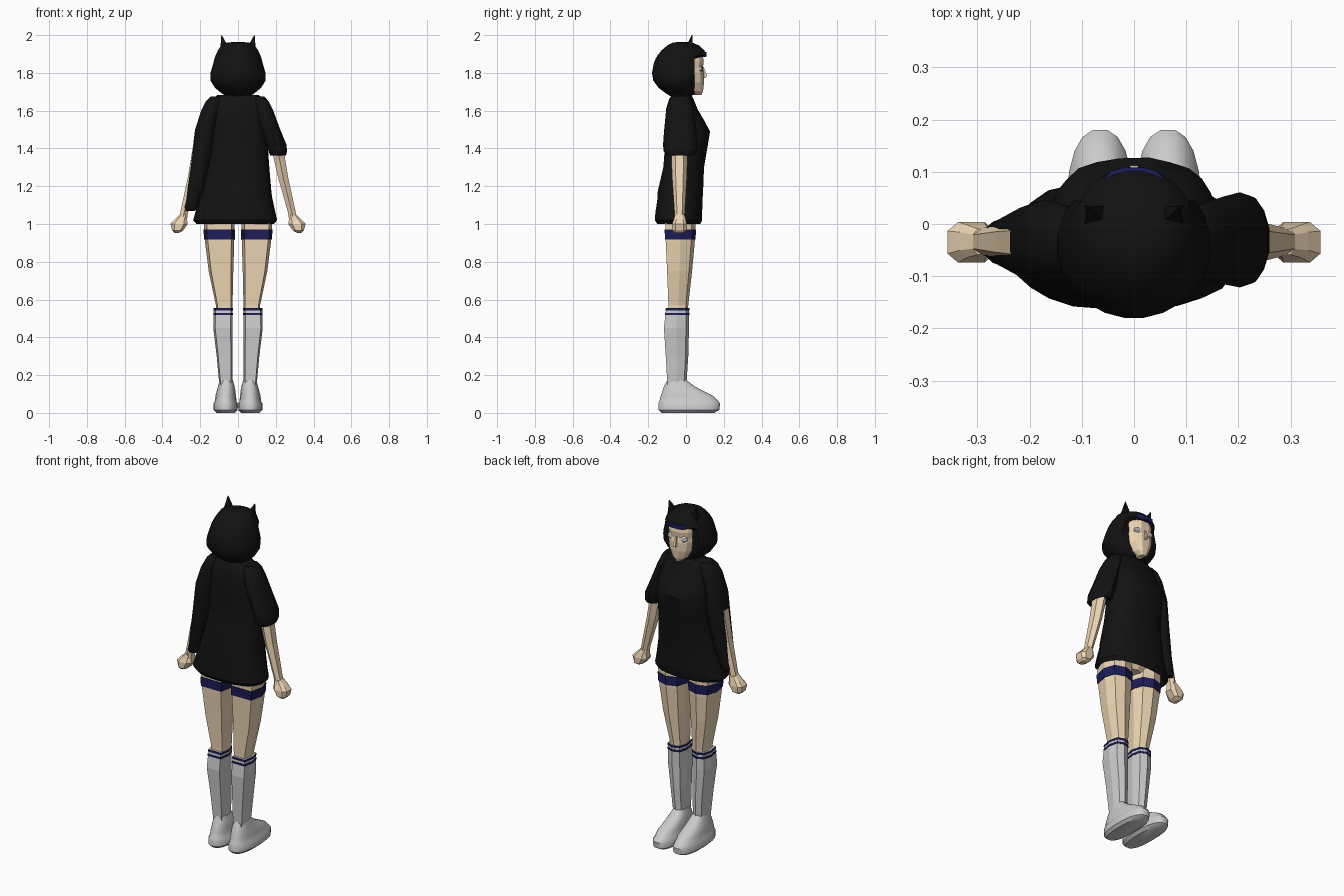
import bpy, bmesh, math


def material(name, rgb):
    m = bpy.data.materials.new(name)
    m.diffuse_color = (*rgb, 1)
    return m


SKIN = material("skin", (0.85, 0.67, 0.45))
BLACK = material("black", (0.006, 0.006, 0.006))
NAVY = material("navy", (0.012, 0.012, 0.1))


def oval(n, power=2.0, ripple=0.0):
    """Unit cross-section: superellipse with optional cloth folds."""
    pts = []
    for i in range(n):
        a = 2 * math.pi * (i + 0.5) / n
        c, s = math.cos(a), math.sin(a)
        r = 1 + ripple * math.cos(i * 2.4)
        pts.append((r * math.copysign(abs(c) ** (2 / power), c),
                    r * math.copysign(abs(s) ** (2 / power), s)))
    return pts


# limb section: ridge at the front, flat at the back
LIMB = [(0, 1), (-0.75, 0.75), (-1, 0), (-0.8, -1), (0.8, -1), (1, 0), (0.75, 0.75)]


def loft(name, rings, shape, mat=None, side=1, bottom=True, smooth=None, max_y=None):
    """Skin horizontal rings (z, x, x radius, back y, front y); side=-1 mirrors x."""
    bm = bmesh.new()
    loops = []
    for z, x, rx, y0, y1 in rings:
        loop = []
        for u, v in shape:
            y = (y0 + y1) / 2 + v * (y1 - y0) / 2
            if max_y and z < max_y[0]:
                y = min(y, max_y[1])
            loop.append(bm.verts.new((side * (x + u * rx), y, z)))
        loops.append(loop)
    n = len(shape)
    for a, b in zip(loops, loops[1:]):
        for i in range(n):
            j = (i + 1) % n
            bm.faces.new((a[i], a[j], b[j], b[i]))
    bm.faces.new(loops[-1])
    if bottom:
        bm.faces.new(loops[0])
    bmesh.ops.recalc_face_normals(bm, faces=bm.faces[:])
    me = bpy.data.meshes.new(name)
    bm.to_mesh(me)
    bm.free()
    ob = bpy.data.objects.new(name, me)
    bpy.context.collection.objects.link(ob)
    if mat:
        me.materials.append(mat)
    if smooth:
        bpy.ops.object.select_all(action='DESELECT')
        ob.select_set(True)
        bpy.context.view_layer.objects.active = ob
        bpy.ops.object.shade_smooth_by_angle(angle=math.radians(smooth))
    return ob


def ring_at(rings, z, grow=0.0):
    """Interpolated ring, so bands follow the limb beneath."""
    for a, b in zip(rings, rings[1:]):
        if a[0] <= z <= b[0]:
            t = (z - a[0]) / (b[0] - a[0])
            _, x, rx, y0, y1 = [p + (q - p) * t for p, q in zip(a, b)]
            return (z, x, rx + grow, y0 - grow, y1 + grow)


def band(name, rings, z0, z1, grow, side):
    loft(name, [ring_at(rings, z0, grow), ring_at(rings, z1, grow)], LIMB, NAVY, side)


leg = [(0.48, 0.074, 0.042, -0.095, 0.008), (0.57, 0.073, 0.044, -0.093, 0.012),
       (0.75, 0.09, 0.065, -0.10, 0.032), (0.9, 0.097, 0.077, -0.107, 0.046),
       (1.0, 0.1, 0.081, -0.11, 0.05), (1.1, 0.095, 0.075, -0.11, 0.05)]
sock = [(0.12, 0.063, 0.033, -0.097, 0.0), (0.3, 0.071, 0.042, -0.107, 0.012),
        (0.45, 0.08, 0.051, -0.117, 0.016), (0.555, 0.078, 0.05, -0.105, 0.016)]
shoe = [(0.0, 0.065, 0.048, -0.13, 0.15), (0.015, 0.065, 0.064, -0.147, 0.178),
        (0.05, 0.065, 0.065, -0.148, 0.182), (0.06, 0.065, 0.058, -0.143, 0.175),
        (0.09, 0.065, 0.055, -0.135, 0.145), (0.12, 0.063, 0.049, -0.125, 0.085),
        (0.145, 0.062, 0.043, -0.115, 0.04), (0.175, 0.062, 0.035, -0.1, 0.002)]
forearm = [(1.02, 0.295, 0.024, -0.06, -0.008), (1.07, 0.283, 0.024, -0.062, -0.006),
           (1.25, 0.238, 0.031, -0.074, 0.005), (1.42, 0.205, 0.037, -0.08, 0.01)]
hand = [(0.953, 0.325, 0.012, -0.06, -0.015), (0.965, 0.32, 0.03, -0.075, 0.004),
        (1.0, 0.312, 0.048, -0.076, 0.006), (1.025, 0.302, 0.034, -0.066, 0.0),
        (1.05, 0.288, 0.022, -0.06, -0.008)]
ear = [(1.915, 0.068, 0.04, -0.02, 0.045), (1.95, 0.075, 0.024, 0.0, 0.04),
       (2.0, 0.087, 0.002, 0.03, 0.034)]

# paired parts
for s, tag in ((-1, "left"), (1, "right")):
    loft(tag + "_leg", leg, LIMB, SKIN, s)
    loft(tag + "_sock", sock, LIMB, None, s)
    loft(tag + "_shoe", shoe, oval(20, 2.4), None, s, smooth=40)
    loft(tag + "_forearm", forearm, oval(6), SKIN, s)
    loft(tag + "_hand", hand, oval(8, 3), SKIN, s)
    loft(tag + "_hood_ear", ear, oval(4), BLACK, s)
    band(tag + "_thigh_band", leg, 0.917, 0.97, 0.004, s)
    band(tag + "_sock_stripe_top", sock, 0.542, 0.554, 0.002, s)
    band(tag + "_sock_stripe_low", sock, 0.518, 0.53, 0.002, s)
    loft(tag + "_eye", [(1.805, 0.038, 0.012, 0.06, 0.086), (1.815, 0.038, 0.027, 0.06, 0.09),
                        (1.83, 0.038, 0.025, 0.06, 0.089), (1.838, 0.038, 0.01, 0.06, 0.084)],
         oval(8), None, s)

# hips under the jacket
loft("hips", [(1.0, 0, 0.05, -0.09, 0.03), (1.04, 0, 0.15, -0.11, 0.05),
              (1.15, 0, 0.15, -0.11, 0.05), (1.3, 0, 0.11, -0.08, 0.05)], oval(10), SKIN)

# loose jacket, hem open below
jacket = [(1.02, -0.015, 0.19, -0.14, 0.06), (1.0, -0.016, 0.205, -0.152, 0.075),
          (1.02, -0.016, 0.222, -0.165, 0.085), (1.06, -0.015, 0.212, -0.162, 0.085),
          (1.14, -0.01, 0.19, -0.15, 0.088), (1.17, -0.008, 0.184, -0.15, 0.09),
          (1.3, 0, 0.165, -0.12, 0.095), (1.4, 0, 0.158, -0.112, 0.112),
          (1.49, 0, 0.158, -0.112, 0.127), (1.55, 0, 0.158, -0.11, 0.095),
          (1.61, 0, 0.155, -0.105, 0.06), (1.66, 0, 0.14, -0.09, 0.04),
          (1.682, 0, 0.11, -0.075, 0.03), (1.687, 0, 0.045, -0.06, 0.025)]
loft("jacket", jacket, oval(24, 2.4, 0.012), BLACK, bottom=False, smooth=35)

# one long sleeve, one short puffed sleeve
long_sleeve = [(1.07, 0.256, 0.03, -0.068, 0.0), (1.085, 0.253, 0.038, -0.078, 0.008),
               (1.12, 0.243, 0.039, -0.082, 0.012), (1.2, 0.222, 0.048, -0.092, 0.022),
               (1.35, 0.193, 0.053, -0.108, 0.038), (1.5, 0.173, 0.055, -0.112, 0.045),
               (1.6, 0.145, 0.05, -0.105, 0.04), (1.65, 0.125, 0.045, -0.09, 0.03),
               (1.675, 0.11, 0.035, -0.07, 0.015)]
short_sleeve = [(1.38, 0.21, 0.04, -0.085, 0.02), (1.362, 0.212, 0.042, -0.1, 0.04),
                (1.385, 0.21, 0.05, -0.118, 0.057), (1.42, 0.203, 0.054, -0.121, 0.06),
                (1.5, 0.172, 0.052, -0.115, 0.052), (1.6, 0.135, 0.052, -0.105, 0.04),
                (1.65, 0.118, 0.044, -0.09, 0.03), (1.675, 0.105, 0.035, -0.07, 0.015)]
loft("long_sleeve", long_sleeve, oval(14, 2.2, 0.015), BLACK, -1, smooth=35)
loft("short_sleeve", short_sleeve, oval(14, 2.2, 0.015), BLACK, 1, smooth=35)

# neck, head and nose
loft("neck", [(1.64, 0, 0.045, -0.06, 0.03), (1.75, 0, 0.04, -0.05, 0.04)], oval(8), SKIN)
loft("head", [(1.682, 0, 0.015, 0.03, 0.083), (1.705, 0, 0.045, -0.02, 0.092),
              (1.75, 0, 0.072, -0.06, 0.098), (1.8, 0, 0.082, -0.08, 0.098),
              (1.825, 0, 0.083, -0.09, 0.092), (1.86, 0, 0.084, -0.09, 0.097),
              (1.91, 0, 0.08, -0.09, 0.088)], oval(12, 2.3), SKIN)
loft("nose", [(1.772, 0, 0.008, 0.08, 0.1), (1.782, 0, 0.012, 0.08, 0.118),
              (1.83, 0, 0.005, 0.08, 0.097)], oval(4), SKIN)

# bobbed hair with a fringe over the face opening
hair = [(1.678, 0, 0.05, -0.085, 0.03), (1.69, 0, 0.085, -0.105, 0.05),
        (1.72, 0, 0.122, -0.145, 0.07), (1.76, 0, 0.148, -0.175, 0.09),
        (1.8, 0, 0.147, -0.181, 0.105), (1.85, 0, 0.132, -0.172, 0.108),
        (1.875, 0, 0.126, -0.162, 0.108), (1.892, 0, 0.12, -0.152, 0.109),
        (1.92, 0, 0.107, -0.13, 0.098), (1.945, 0, 0.09, -0.1, 0.07),
        (1.96, 0, 0.06, -0.07, 0.035), (1.964, 0, 0.02, -0.04, 0.0)]
loft("hair", hair, oval(24), BLACK, smooth=40, max_y=(1.88, 0.045))
loft("fringe_stripe", [(1.885, 0, 0.06, 0.04, 0.108), (1.91, 0, 0.058, 0.04, 0.109)],
     oval(12, 2.6), NAVY)
